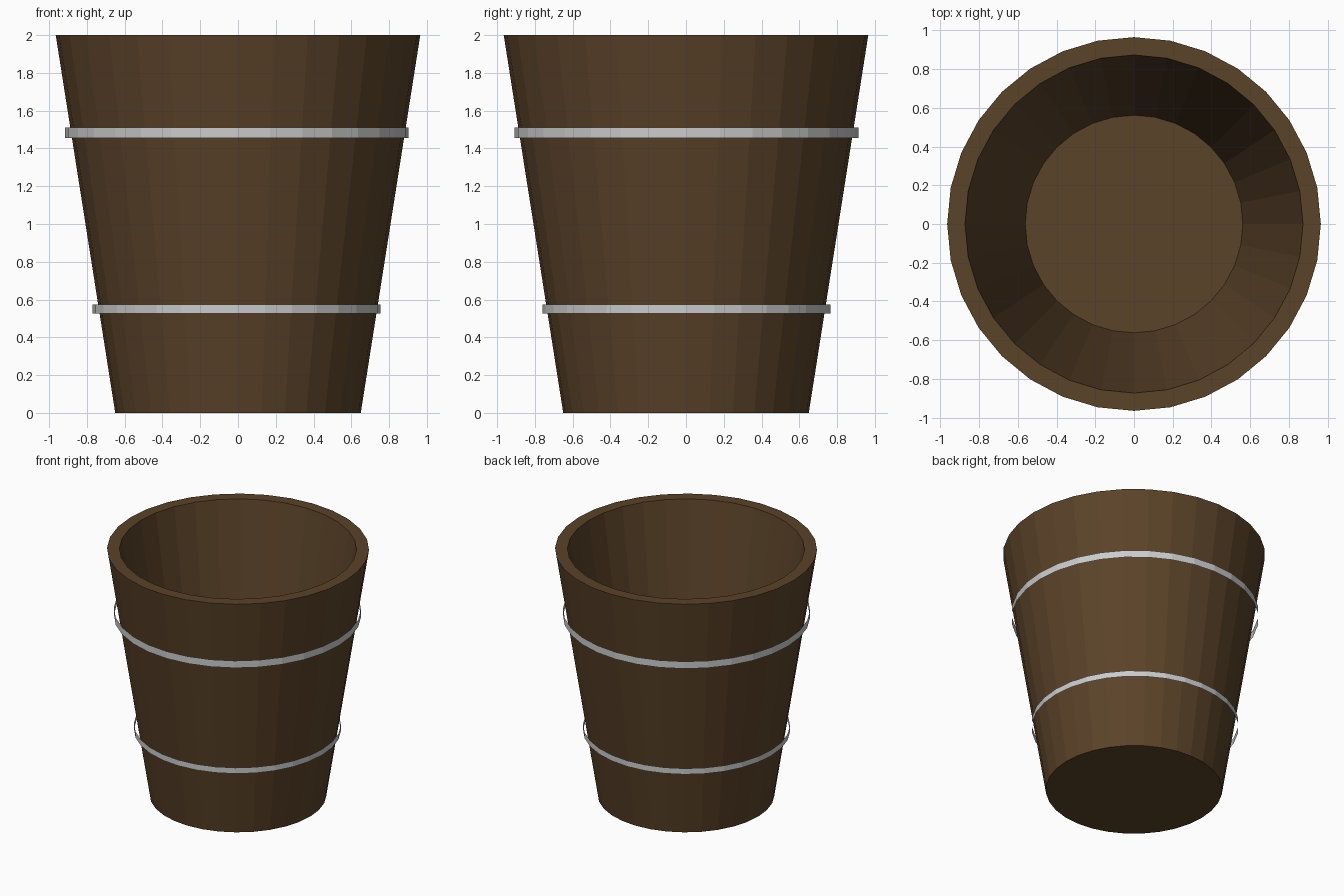
import bpy, bmesh
from math import cos, sin, tau

if "Cube" in bpy.data.objects:
    bpy.data.objects.remove(bpy.data.objects["Cube"])

SIDES = 32


def lathe(name, profile, centre=(0, 0), cap_ends=False):
    """Revolve (radius, z) points around z into a flat-faced object."""
    bm = bmesh.new()
    rings = [[bm.verts.new((centre[0] + r * cos(tau * i / SIDES),
                            centre[1] + r * sin(tau * i / SIDES), z))
              for i in range(SIDES)] for r, z in profile]
    for a, b in zip(rings, rings[1:]):
        for i in range(SIDES):
            j = (i + 1) % SIDES
            bm.faces.new((a[i], a[j], b[j], b[i]))
    if cap_ends:
        bm.faces.new(rings[0][::-1])
        bm.faces.new(rings[-1])
    mesh = bpy.data.meshes.new(name)
    bm.to_mesh(mesh)
    bm.free()
    obj = bpy.data.objects.new(name, mesh)
    bpy.context.collection.objects.link(obj)
    return obj


wood = bpy.data.materials.new("dark_wood")
wood.diffuse_color = (0.105, 0.056, 0.022, 1)
wood.use_nodes = True
wood.node_tree.nodes["Principled BSDF"].inputs["Base Color"].default_value = wood.diffuse_color

# Tapered bucket: outer wall, flat rim, inner wall, floor
bucket = lathe("bucket", [(0.65, 0), (0.965, 2), (0.873, 2), (0.562, 0.07)],
               cap_ends=True)
bucket.data.materials.append(wood)

# Thin metal hoops, standing slightly off the wall
for name, radius, low, high in (("upper_hoop", 0.91, 1.454, 1.512),
                                ("lower_hoop", 0.762, 0.526, 0.574)):
    lathe(name, [(radius, low), (radius, high)], centre=(-0.007, 0.003))
